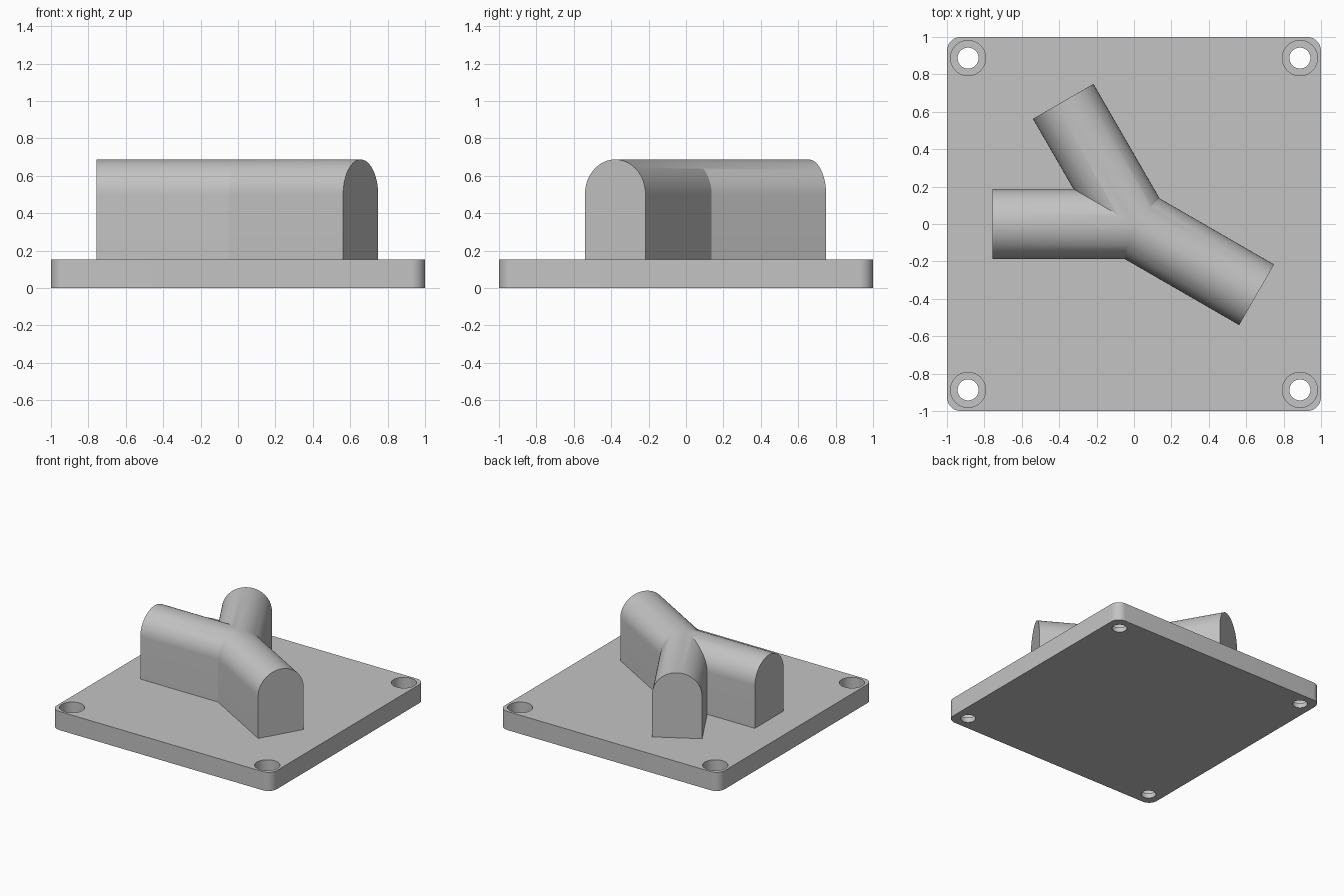
import bpy, bmesh
from math import pi, sin, cos, radians
from mathutils import Vector, Matrix

PLATE_H = 0.153
ARM_R, ARM_LEN, AXIS_Z = 0.187, 0.757, 0.5
HOLE_POS, HOLE_R, BORE_R, BORE_Z = 0.887, 0.056, 0.094, 0.04

cube = bpy.data.objects.get("Cube")
if cube:
    bpy.data.objects.remove(cube, do_unlink=True)

grey = bpy.data.materials.new("plain grey")
grey.use_nodes = True
colour = (0.55, 0.55, 0.55, 1)
grey.diffuse_color = colour
grey.node_tree.nodes["Principled BSDF"].inputs["Base Color"].default_value = colour


def make_object(name, bm):
    bmesh.ops.recalc_face_normals(bm, faces=bm.faces)
    mesh = bpy.data.meshes.new(name)
    bm.to_mesh(mesh)
    bm.free()
    obj = bpy.data.objects.new(name, mesh)
    bpy.context.collection.objects.link(obj)
    mesh.materials.append(grey)
    return obj


def select_only(obj):
    bpy.ops.object.select_all(action="DESELECT")
    obj.select_set(True)
    bpy.context.view_layer.objects.active = obj


def smooth(obj):
    select_only(obj)
    bpy.ops.object.shade_smooth_by_angle(angle=radians(20))


# Square plate with rounded upright corners
bm = bmesh.new()
bmesh.ops.create_cube(bm, size=1, matrix=Matrix.LocRotScale(
    Vector((0, 0, PLATE_H / 2)), None, Vector((2, 2, PLATE_H))))
upright = [e for e in bm.edges if abs(e.verts[0].co.z - e.verts[1].co.z) > 0.1]
bmesh.ops.bevel(bm, geom=upright, offset=0.075, segments=10, profile=0.5, affect="EDGES")
plate = make_object("base_plate", bm)

# Counterbored screw holes: one stepped cutter per corner
bm = bmesh.new()
steps = [(HOLE_R, -0.1), (HOLE_R, BORE_Z), (BORE_R, BORE_Z), (BORE_R, PLATE_H + 0.1)]
sides = 48
for sx in (-1, 1):
    for sy in (-1, 1):
        rings = [[bm.verts.new((sx * HOLE_POS + r * cos(2 * pi * i / sides),
                                sy * HOLE_POS + r * sin(2 * pi * i / sides), z))
                  for i in range(sides)] for r, z in steps]
        for low, high in zip(rings, rings[1:]):
            for i in range(sides):
                j = (i + 1) % sides
                bm.faces.new((low[i], low[j], high[j], high[i]))
        bm.faces.new(rings[0][::-1])
        bm.faces.new(rings[-1])
cutter = make_object("hole_cutter", bm)
cutter.hide_render = True
cut = plate.modifiers.new("screw holes", "BOOLEAN")
cut.operation, cut.solver, cut.object = "DIFFERENCE", "EXACT", cutter
select_only(plate)
bpy.ops.object.modifier_apply(modifier=cut.name)
bpy.data.objects.remove(cutter, do_unlink=True)
smooth(plate)

# Three arched arms, mitred where they meet at the centre
arch = [(ARM_R * cos(pi * i / 40), AXIS_Z + ARM_R * sin(pi * i / 40)) for i in range(41)]
foot = PLATE_H - 0.02
profile = [(ARM_R, foot)] + arch + [(-ARM_R, foot), (0, foot)]
bm = bmesh.new()
# each arm: heading, then the two seam headings on either side
for heading, seam_a, seam_b in ((180, 150, 255), (-30, -105, 45), (120, 45, 150)):
    turn = Matrix.Rotation(radians(heading), 3, "Z")
    part = bmesh.new()
    start, end = [[part.verts.new(turn @ Vector((x, y, z))) for y, z in profile]
                  for x in (-0.6, ARM_LEN)]
    for i in range(len(profile)):
        j = (i + 1) % len(profile)
        part.faces.new((start[i], start[j], end[j], end[i]))
    part.faces.new(end)
    for seam, side in ((seam_a, 1), (seam_b, -1)):
        a = radians(seam)
        bmesh.ops.bisect_plane(part, geom=part.verts[:] + part.edges[:] + part.faces[:],
                               dist=1e-5, plane_co=(0, 0, 0),
                               plane_no=(side * sin(a), -side * cos(a), 0),
                               clear_outer=True)
    temp = bpy.data.meshes.new("arm_part")
    part.to_mesh(temp)
    part.free()
    bm.from_mesh(temp)
    bpy.data.meshes.remove(temp)
bmesh.ops.remove_doubles(bm, verts=bm.verts, dist=0.0005)
arms = make_object("branching_arms", bm)
smooth(arms)
